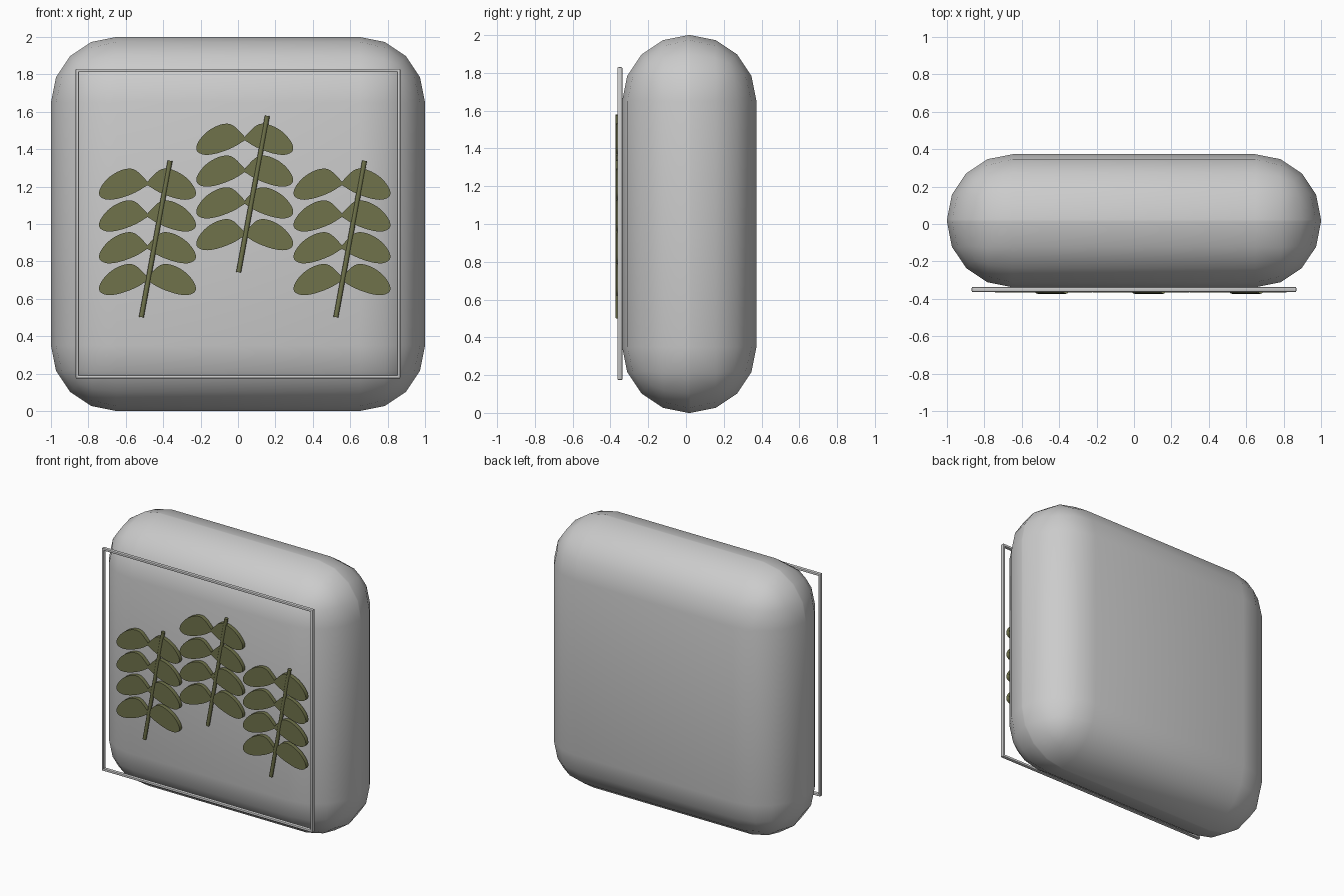
import bpy, bmesh, math
from mathutils import Vector

if "Cube" in bpy.data.objects:
    bpy.data.objects.remove(bpy.data.objects["Cube"])

green = bpy.data.materials.new("leaf_green")
green.diffuse_color = (0.16, 0.17, 0.07, 1)
green.use_nodes = True
green.node_tree.nodes["Principled BSDF"].inputs["Base Color"].default_value = green.diffuse_color


def finish(obj, name, mat=None, angle=40):
    obj.name = name
    if mat:
        obj.data.materials.append(mat)
    bpy.ops.object.select_all(action='DESELECT')
    obj.select_set(True)
    bpy.context.view_layer.objects.active = obj
    bpy.ops.object.shade_smooth_by_angle(angle=math.radians(angle))
    return obj


def rounded_box(name, loc, size, width, segments):
    bpy.ops.mesh.primitive_cube_add(size=1, location=loc)
    obj = bpy.context.object
    obj.scale = size
    bpy.ops.object.transform_apply(location=False, rotation=False, scale=True)
    mod = obj.modifiers.new("round", 'BEVEL')
    mod.width, mod.segments, mod.limit_method = width, segments, 'NONE'
    bpy.ops.object.modifier_apply(modifier="round")
    return finish(obj, name)


# Cushion body
rounded_box("cushion", (0, 0.0175, 1), (2, 0.711, 2), 0.35, 4)

# Thin piping frame on the front
FY, FD, FW = -0.35, 0.027, 0.018
for s, side in ((-1, "left"), (1, "right")):
    rounded_box("frame_" + side, (s * 0.859, FY, 1.002), (FW, FD, 1.656), 0.006, 2)
for z, side in ((0.183, "bottom"), (1.821, "top")):
    rounded_box("frame_" + side, (0, FY, z), (1.736, FD, FW), 0.006, 2)

# Leaf outline, from the base around the upper edge and back
OUTLINE = [(-0.004, 0.004), (0.03, 0.045), (0.06, 0.072), (0.09, 0.083), (0.13, 0.078),
           (0.175, 0.058), (0.215, 0.028), (0.247, -0.012), (0.259, -0.045),
           (0.25, -0.069), (0.215, -0.083), (0.165, -0.079), (0.11, -0.063),
           (0.06, -0.042), (0.02, -0.018)]


def smooth_loop(pts, steps=3):
    out, n = [], len(pts)
    p = [Vector(q) for q in pts]
    for i in range(n):
        a, b, c, d = (p[(i + k) % n] for k in (-1, 0, 1, 2))
        for k in range(steps):
            t = k / steps
            out.append(0.5 * (2 * b + (c - a) * t + (2 * a - 5 * b + 4 * c - d) * t * t
                              + (3 * b - a - 3 * c + d) * t ** 3))
    return out


LEAF = smooth_loop(OUTLINE)


# Flat leaf pairs, mirrored about the sprig axis
def leaves(name, x, z_low):
    bm = bmesh.new()
    for i in range(4):
        for s in (-1, 1):
            vs = [bm.verts.new((x + s * p.x, -0.367, z_low + 0.17 * i + p.y)) for p in LEAF]
            face = bm.faces.new(vs)
            ext = bmesh.ops.extrude_face_region(bm, geom=[face])
            moved = [g for g in ext["geom"] if isinstance(g, bmesh.types.BMVert)]
            bmesh.ops.translate(bm, vec=(0, 0.03, 0), verts=moved)
    bmesh.ops.recalc_face_normals(bm, faces=bm.faces)
    me = bpy.data.meshes.new(name)
    bm.to_mesh(me)
    bm.free()
    obj = bpy.data.objects.new(name, me)
    bpy.context.collection.objects.link(obj)
    finish(obj, name, green)


# Three sprigs: leaning stem plus leaves
for name, x, z in (("left", -0.44, 0.92), ("middle", 0.08, 1.16), ("right", 0.60, 0.92)):
    bpy.ops.mesh.primitive_cylinder_add(vertices=12, radius=0.013, depth=0.85,
                                        location=(x, -0.36, z),
                                        rotation=(0, math.radians(10.4), 0))
    finish(bpy.context.object, "stem_" + name, green)
    leaves("leaves_" + name, x - 0.044, z - 0.217)
